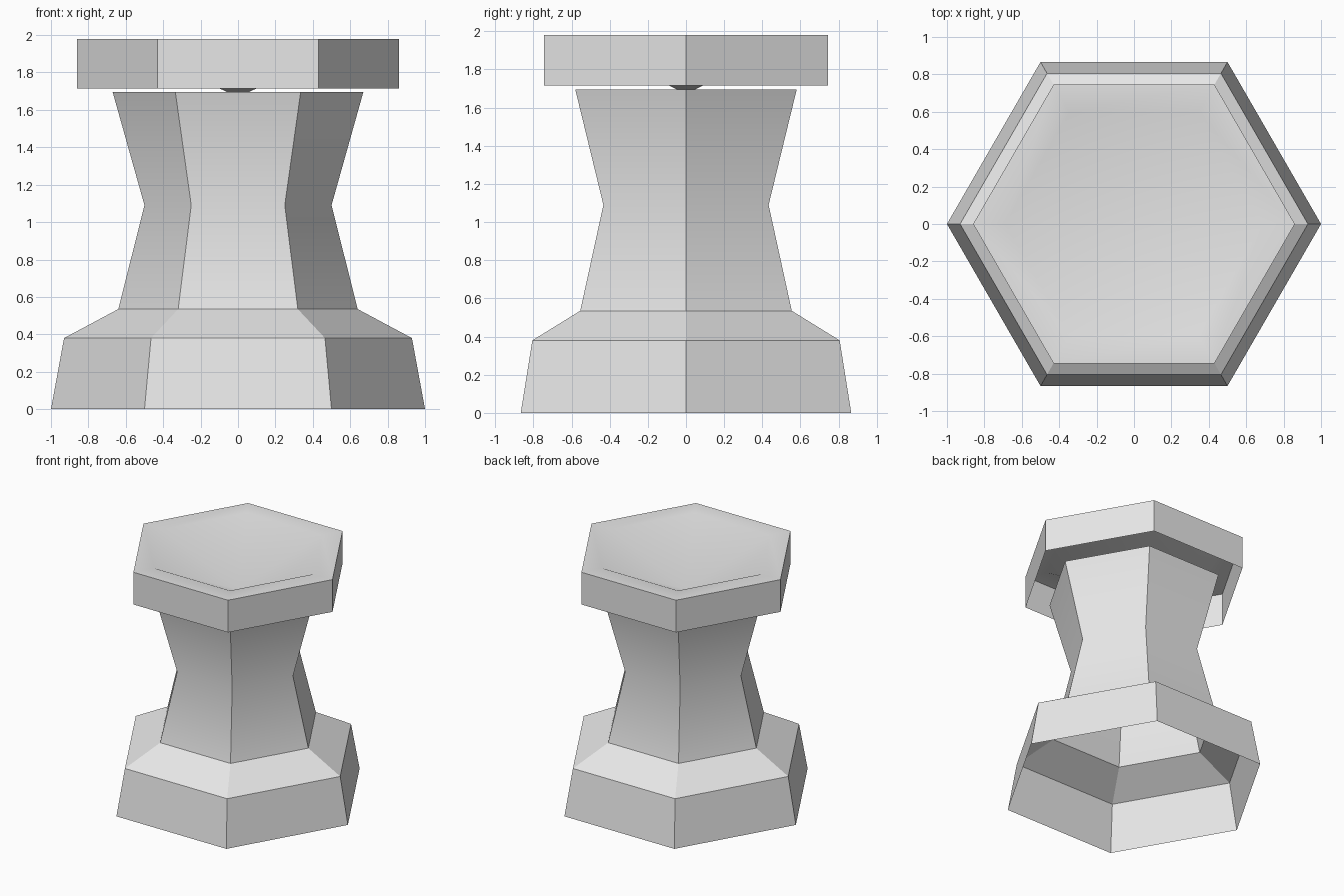
import bpy
import bmesh
from math import cos, sin, pi, radians

cube = bpy.data.objects.get("Cube")
if cube:
    bpy.data.objects.remove(cube, do_unlink=True)

SIDES = 6

grey = bpy.data.materials.new("light_grey")
grey.use_nodes = True
grey.diffuse_color = (0.8, 0.8, 0.8, 1)
grey.node_tree.nodes["Principled BSDF"].inputs["Base Color"].default_value = (0.8, 0.8, 0.8, 1)


def hex_shell(name, profile):
    """Thin six-sided shell through (corner radius, height) points, listed
    from the outer bottom upward; a zero radius closes it in a point."""
    bm = bmesh.new()
    rings = []
    for r, z in profile:
        if r == 0:
            rings.append([bm.verts.new((0, 0, z))] * SIDES)
        else:
            rings.append([bm.verts.new((r * cos(2 * pi * i / SIDES),
                                        r * sin(2 * pi * i / SIDES), z))
                          for i in range(SIDES)])
    for low, high in zip(rings, rings[1:]):
        for i in range(SIDES):
            j = (i + 1) % SIDES
            corners = [low[i], low[j], high[j], high[i]]
            bm.faces.new(list(dict.fromkeys(corners)))
    mesh = bpy.data.meshes.new(name)
    bm.to_mesh(mesh)
    bm.free()
    mesh.materials.append(grey)
    obj = bpy.data.objects.new(name, mesh)
    bpy.context.collection.objects.link(obj)

    # Shallow creases are soft, steep ones stay sharp
    bpy.ops.object.select_all(action='DESELECT')
    obj.select_set(True)
    bpy.context.view_layer.objects.active = obj
    bpy.ops.object.shade_smooth_by_angle(angle=radians(30))
    return obj


# Flared foot with a sloping shoulder, open underneath
hex_shell("base", [(1.0, 0), (0.93, 0.38), (0.64, 0.535)])

# Waisted hollow column
hex_shell("column", [(0.64, 0.535), (0.5, 1.09), (0.67, 1.695)])

# Overhanging cap: upright rim, flat lip and a shallow dish dipping to the centre
hex_shell("cap", [(0.86, 1.715), (0.86, 1.98), (0.69, 1.98), (0, 1.67)])
